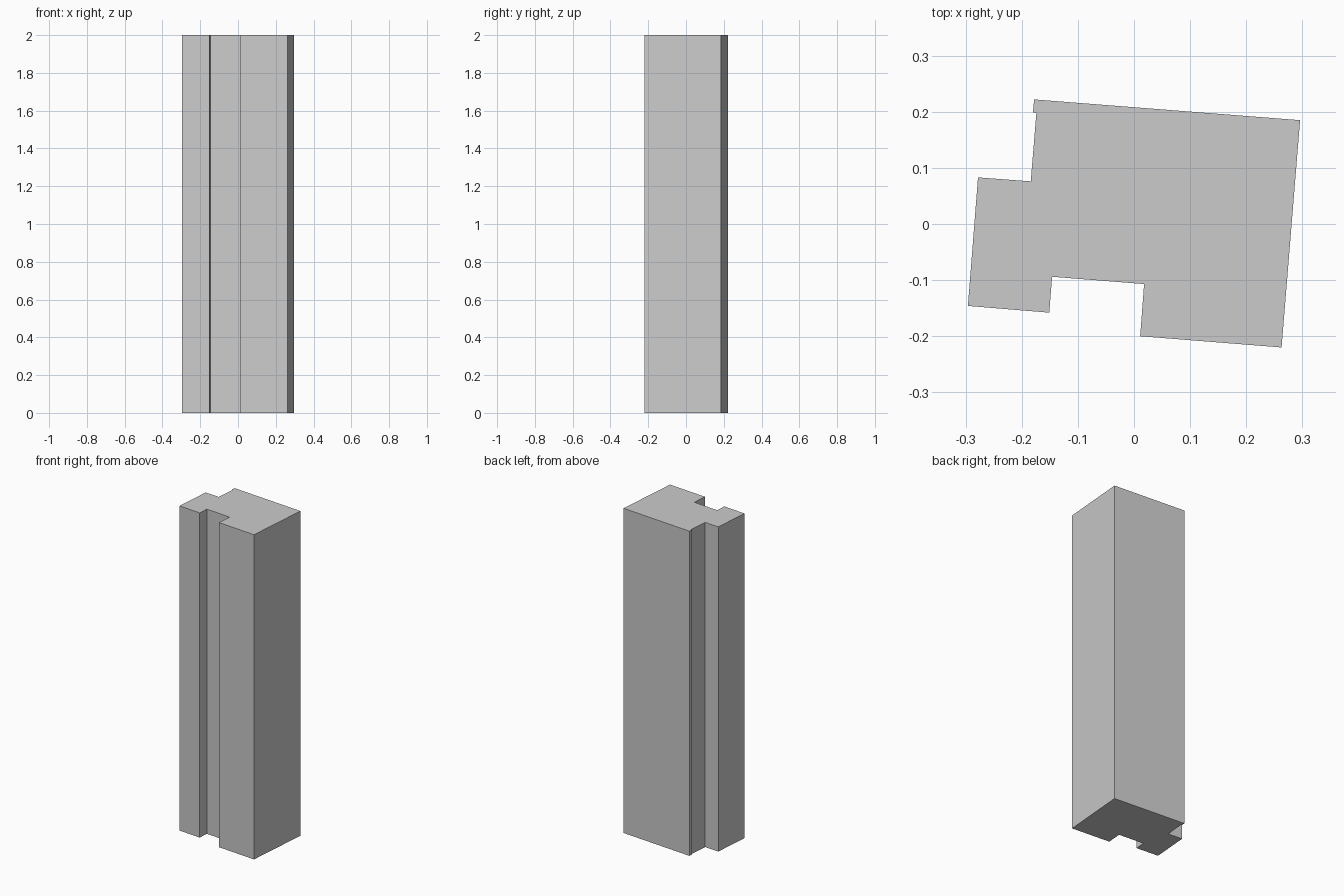
import bpy, bmesh
from mathutils import Vector

if "Cube" in bpy.data.objects:
    bpy.data.objects.remove(bpy.data.objects["Cube"])

HEIGHT = 2.0

# Notched floor plan of the tower, slightly turned, counter-clockwise from above
PLAN = [
    (-0.296, -0.146), (-0.151, -0.158), (-0.146, -0.094), (0.018, -0.107),
    (0.011, -0.200), (0.263, -0.220), (0.296, 0.185), (-0.178, 0.222),
    (-0.180, 0.199), (-0.174, 0.198), (-0.184, 0.076), (-0.278, 0.083),
]


def extrude_plan(name, plan, height):
    bm = bmesh.new()
    base = bm.faces.new([bm.verts.new((x, y, 0)) for x, y in plan])
    top = bmesh.ops.extrude_face_region(bm, geom=[base], use_keep_orig=True)
    verts = [v for v in top["geom"] if isinstance(v, bmesh.types.BMVert)]
    bmesh.ops.translate(bm, verts=verts, vec=Vector((0, 0, height)))
    bmesh.ops.recalc_face_normals(bm, faces=bm.faces)
    mesh = bpy.data.meshes.new(name)
    bm.to_mesh(mesh)
    bm.free()
    obj = bpy.data.objects.new(name, mesh)
    bpy.context.collection.objects.link(obj)
    return obj


# Tower block: flat-faced walls, closed top and bottom
extrude_plan("tower_block", PLAN, HEIGHT)
